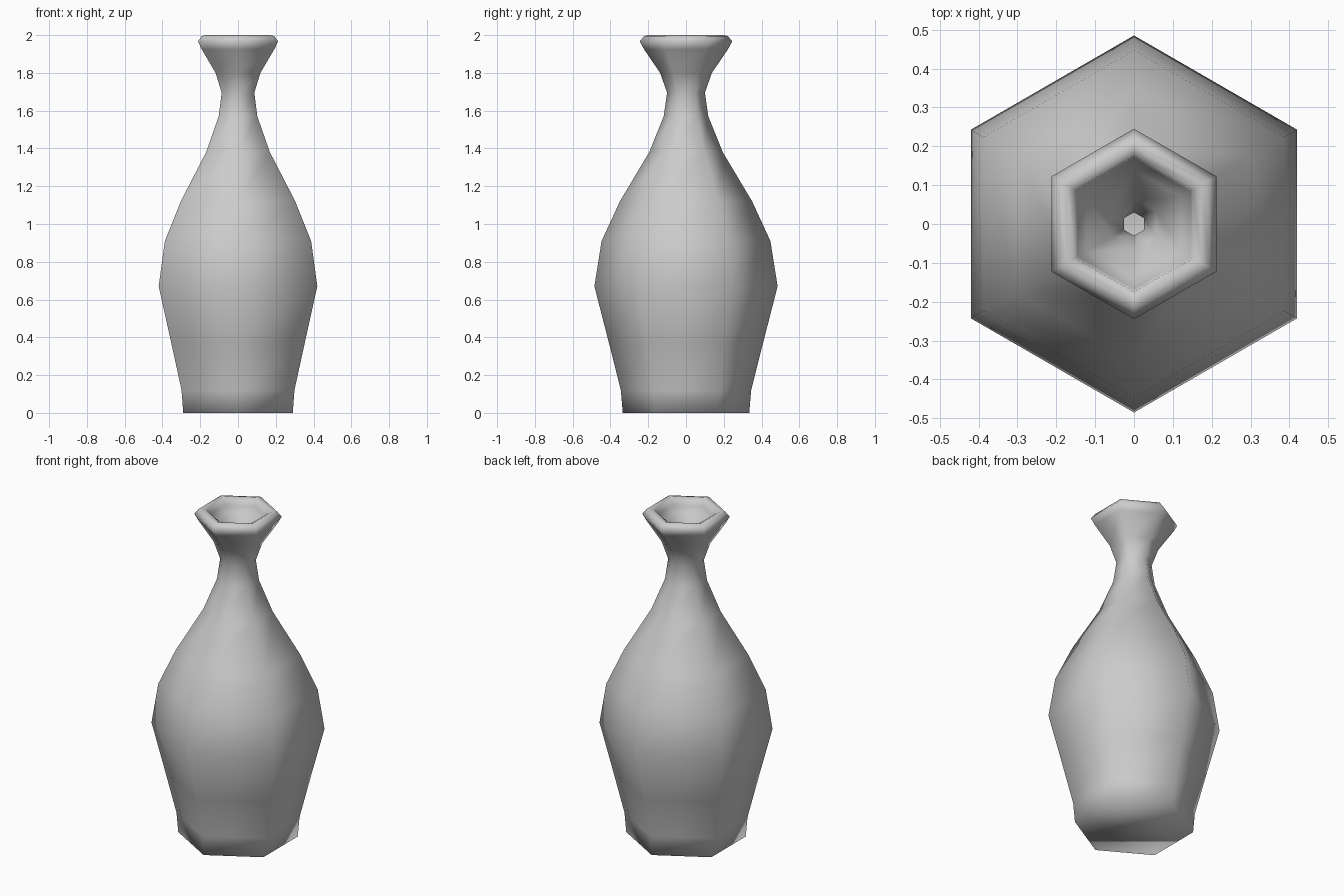
import bpy, bmesh, math

if "Cube" in bpy.data.objects:
    bpy.data.objects.remove(bpy.data.objects["Cube"])

SIDES = 6

# (corner radius, height): outside from base to lip, then inside down to the floor
outer = [(0.335, 0.0), (0.345, 0.12), (0.408, 0.37), (0.485, 0.67), (0.447, 0.91),
         (0.35, 1.12), (0.195, 1.38), (0.118, 1.57), (0.10, 1.695), (0.137, 1.80),
         (0.222, 1.925), (0.245, 1.967), (0.222, 1.995)]
lip = [(0.20, 2.0), (0.175, 1.99)]
inner = [(0.168, 1.955), (0.14, 1.92), (0.065, 1.82), (0.03, 1.695), (0.045, 1.57),
         (0.12, 1.37), (0.275, 1.10), (0.37, 0.89), (0.41, 0.67), (0.335, 0.37),
         (0.275, 0.13), (0.265, 0.07)]

# Hexagonal vase: rings joined into walls, closed by base and inner floor
bm = bmesh.new()
rings = []
for r, z in outer + lip + inner:
    ring = []
    for i in range(SIDES):
        a = math.pi / 2 + i * math.tau / SIDES
        ring.append(bm.verts.new((r * math.cos(a), r * math.sin(a), z)))
    rings.append(ring)
for low, high in zip(rings, rings[1:]):
    for i in range(SIDES):
        j = (i + 1) % SIDES
        bm.faces.new((low[i], low[j], high[j], high[i]))
bm.faces.new(list(reversed(rings[0])))
bm.faces.new(rings[-1])
bmesh.ops.recalc_face_normals(bm, faces=bm.faces[:])
for f in bm.faces:
    f.smooth = True

mesh = bpy.data.meshes.new("vase")
bm.to_mesh(mesh)
bm.free()
vase = bpy.data.objects.new("vase", mesh)
bpy.context.collection.objects.link(vase)
